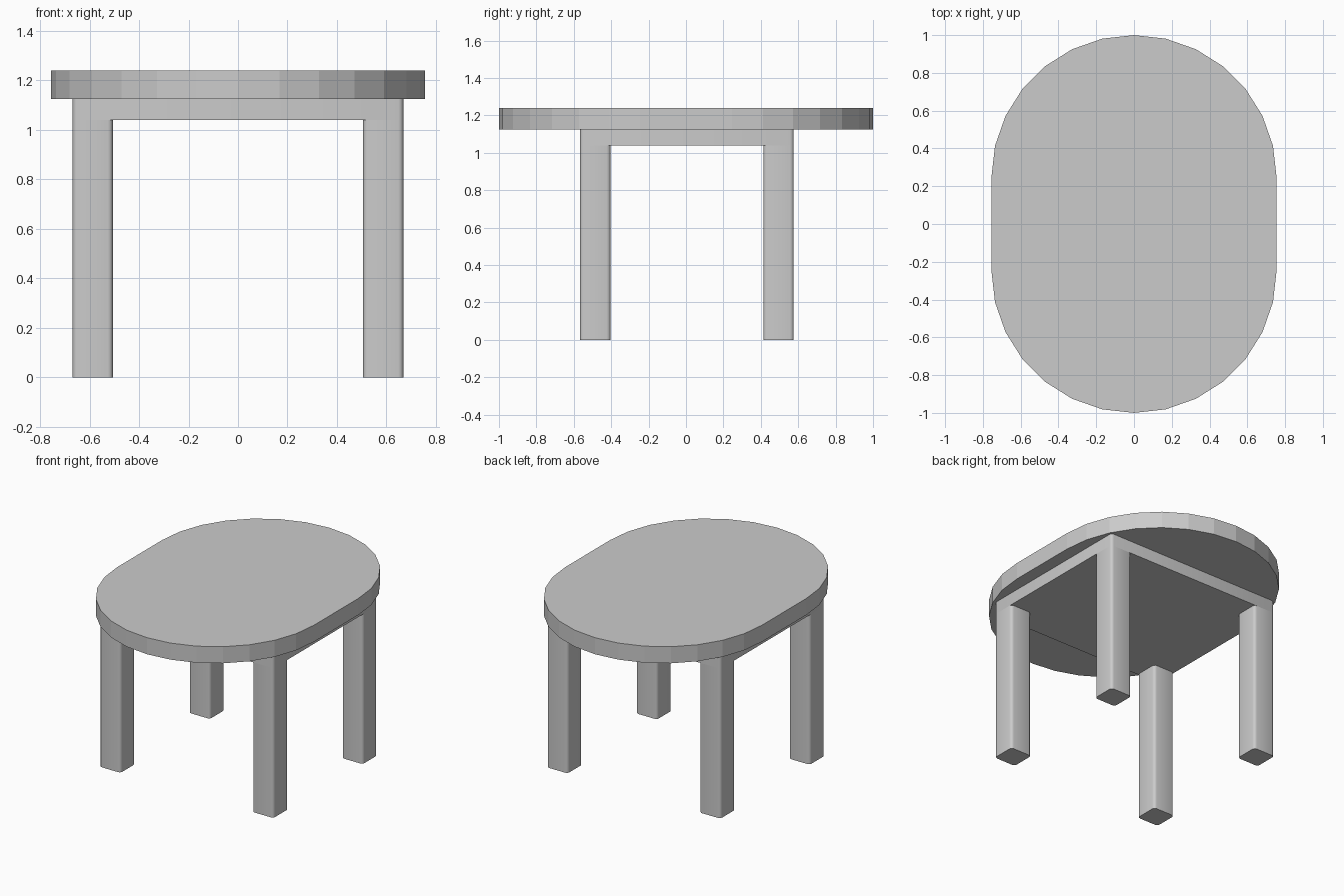
import bpy, bmesh, math

if "Cube" in bpy.data.objects:
    bpy.data.objects.remove(bpy.data.objects["Cube"])

TOP_Z, BLOCK_TOP, BLOCK_BOTTOM = 1.24, 1.125, 1.04


def prism(name, outline, z0, z1):
    """Extrude a closed xy outline from z0 up to z1."""
    bm = bmesh.new()
    face = bm.faces.new([bm.verts.new((x, y, z0)) for x, y in outline])
    ext = bmesh.ops.extrude_face_region(bm, geom=[face], use_keep_orig=True)
    verts = [v for v in ext["geom"] if isinstance(v, bmesh.types.BMVert)]
    bmesh.ops.translate(bm, verts=verts, vec=(0, 0, z1 - z0))
    bmesh.ops.recalc_face_normals(bm, faces=bm.faces)
    mesh = bpy.data.meshes.new(name)
    bm.to_mesh(mesh)
    bm.free()
    obj = bpy.data.objects.new(name, mesh)
    bpy.context.collection.objects.link(obj)
    return obj


def rounded_rect(cx, cy, hx, hy, r=0.02, steps=3):
    """Rectangle outline with small rounded corners."""
    pts = []
    for i, (sx, sy) in enumerate([(1, 1), (-1, 1), (-1, -1), (1, -1)]):
        for k in range(steps + 1):
            a = math.pi / 2 * (i + k / steps)
            pts.append((cx + sx * (hx - r) + r * math.cos(a),
                        cy + sy * (hy - r) + r * math.sin(a)))
    return pts


# Tabletop: two faceted half circles joined by straight sides
R, SIDE, SEG = 0.755, 0.245, 14
outline = []
for start, cy in ((0, SIDE), (math.pi, -SIDE)):
    for k in range(SEG + 1):
        a = start + math.pi * k / SEG
        outline.append((R * math.cos(a), cy + R * math.sin(a)))
prism("tabletop", outline, BLOCK_TOP, TOP_Z)

# Solid support block under the top, flush with the outside of the legs
HALF, LEG_X, Y_MID, LEG_Y = 0.081, 0.587, 0.005, 0.49
smooth = [prism("support_block",
                rounded_rect(0, Y_MID, LEG_X + HALF, LEG_Y + HALF),
                BLOCK_BOTTOM, BLOCK_TOP)]

# Four square legs with softened corners
for ny, sy in (("front", -1), ("back", 1)):
    for nx, sx in (("left", -1), ("right", 1)):
        smooth.append(prism(f"{ny}_{nx}_leg",
                            rounded_rect(sx * LEG_X, Y_MID + sy * LEG_Y, HALF, HALF),
                            0, BLOCK_BOTTOM))

# Smooth only the rounded corners
for obj in smooth:
    bpy.ops.object.select_all(action='DESELECT')
    obj.select_set(True)
    bpy.context.view_layer.objects.active = obj
    bpy.ops.object.shade_smooth_by_angle(angle=math.radians(35))
